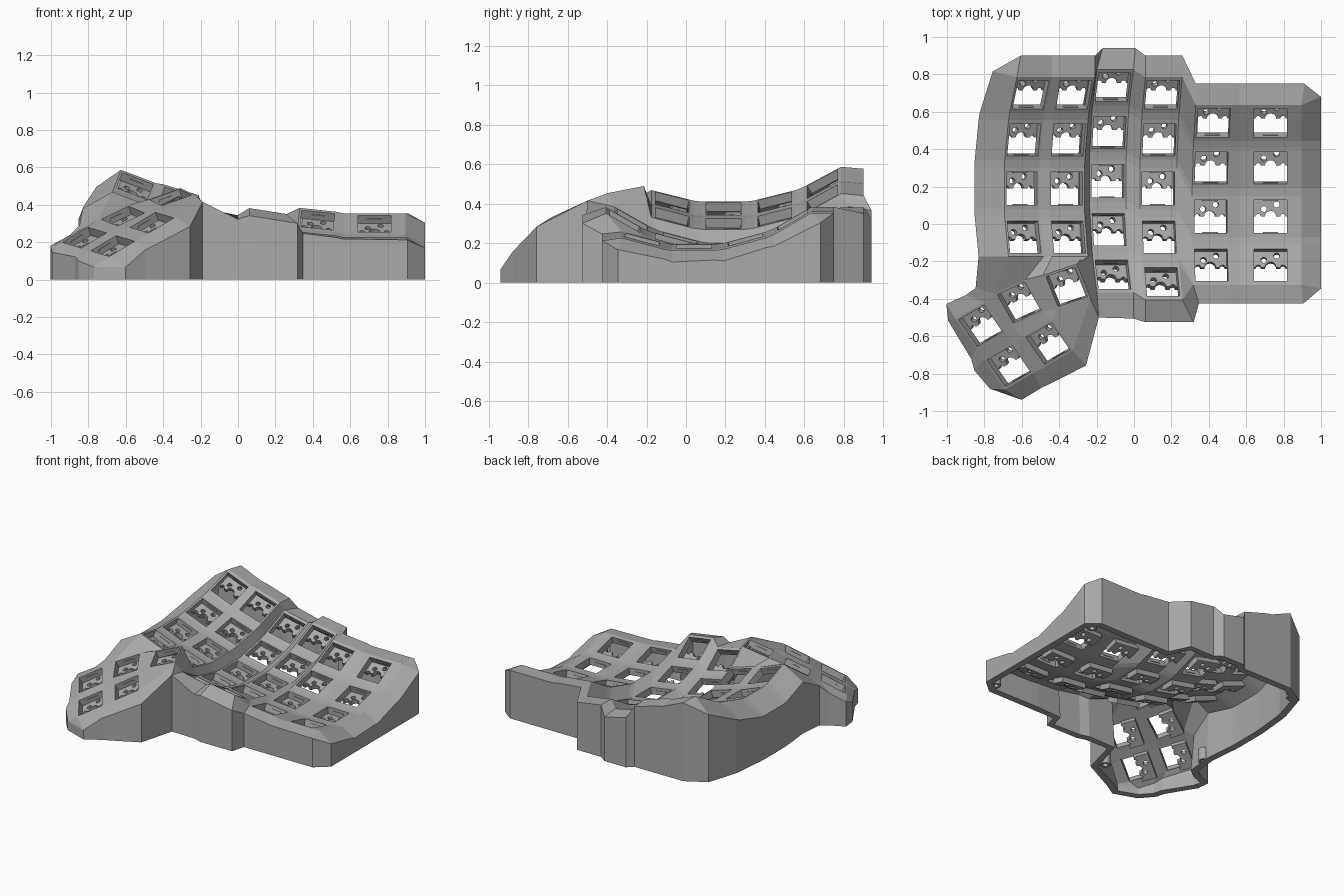
import bpy, bmesh, math
from mathutils import Matrix, Vector

cube = bpy.data.objects.get("Cube")
if cube:
    bpy.data.objects.remove(cube)

grey = bpy.data.materials.new("plain grey")
grey.use_nodes = True
colour = (0.4, 0.4, 0.4, 1)
grey.diffuse_color = colour
grey.node_tree.nodes["Principled BSDF"].inputs["Base Color"].default_value = colour

HOLE, HALF_X, HALF_Y, THICK = 0.088, 0.10, 0.11, 0.05
CORNERS = {"BL": (-1, -1), "BR": (1, -1), "TR": (1, 1), "TL": (-1, 1)}


def finish(name, mesh, matrix=None):
    obj = bpy.data.objects.new(name, mesh)
    bpy.context.collection.objects.link(obj)
    if matrix:
        obj.matrix_world = matrix
    return obj


def to_mesh(name, bm):
    mesh = bpy.data.meshes.new(name)
    bm.to_mesh(mesh)
    bm.free()
    mesh.materials.append(grey)
    return mesh


# Key positions: curved columns (x, y, z of the lowest key, tilt, rows, half width)
columns = {
    "A": (-0.60, 0.19, 0.375, 21, 4, HALF_X),
    "B": (-0.36, 0.19, 0.30, 17, 4, HALF_X),
    "C": (-0.14, 0.23, 0.18, 12, 5, HALF_X),
    "D": (0.13, 0.19, 0.18, 9, 5, HALF_X),
    "E": (0.41, 0.04, 0.185, 6, 4, HALF_X),
    "F": (0.73, 0.04, 0.165, 0, 4, 0.165),
}
frames = {}
for col, (x, y, z, tilt, rows, half) in columns.items():
    for r in range(rows):
        a = math.radians(15 * (2 - r))
        m = (Matrix.Translation((x, y, z)) @ Matrix.Rotation(math.radians(tilt), 4, "Y")
             @ Matrix.Translation((0, math.sin(a), 1 - math.cos(a)))
             @ Matrix.Rotation(a, 4, "X"))
        frames[f"{col}{r}"] = (m, half, HALF_Y)

# Thumb keys: centre, direction along the row, direction up the key
side, up = (0.21, 0.12, 0.125), (-0.155, 0.22, 0.045)
thumbs = {
    "T1": ((-0.36, -0.335, 0.44), (0.255, 0.085, 0.09), (-0.3, 0.93, 0.2)),
    "T2": ((-0.615, -0.42, 0.34), (0.23, 0.105, 0.11), up),
    "T3": ((-0.82, -0.545, 0.225), side, up),
    "T4": ((-0.46, -0.64, 0.305), side, up),
    "T5": ((-0.67, -0.76, 0.18), side, up),
}
for name, (centre, along, upward) in thumbs.items():
    ax = Vector(along).normalized()
    az = ax.cross(Vector(upward)).normalized()
    rot = Matrix((ax, az.cross(ax), az)).transposed().to_4x4()
    frames[name] = (Matrix.Translation(centre) @ rot, HALF_X, HALF_X)

# Case shell: key plates with square holes
bm = bmesh.new()
post = {}
for key, (m, hx, hy) in frames.items():
    inner = []
    for c, (sx, sy) in CORNERS.items():
        post[key + c] = bm.verts.new(m @ Vector((sx * hx, sy * hy, 0)))
        inner.append(bm.verts.new(m @ Vector((sx * HOLE, sy * HOLE, 0))))
    outer = [post[key + c] for c in CORNERS]
    for i in range(4):
        j = (i + 1) % 4
        bm.faces.new((outer[i], outer[j], inner[j], inner[i]))


def web(names):
    bm.faces.new([post[n] for n in names.split()])


# Webs within and between columns
for col, spec in columns.items():
    for r in range(spec[4] - 1):
        web(f"{col}{r}BL {col}{r}BR {col}{r + 1}TR {col}{r + 1}TL")
for left, right in zip("ABCDE", "BCDEF"):
    n = min(columns[left][4], columns[right][4])
    for r in range(n):
        web(f"{left}{r}TR {left}{r}BR {right}{r}BL {right}{r}TL")
        if r < n - 1:
            web(f"{left}{r}BR {left}{r + 1}TR {right}{r + 1}TL {right}{r}BL")

# Webs around the thumb cluster and the inner corner
for names in ("D3BR E3BL D4TR", "D4TR E3BL D4BR",
              "A3BL A3BR T2TR T2TL", "A3BR B3BL T1TL T2TR", "B3BL B3BR T1TR T1TL",
              "B3BR C3BL C4TL T1TR", "T1TR C4TL C4BL T1BR",
              "T2TR T1TL T1BL T2BR", "T2TL T2BL T3BR T3TR", "T4TL T4BL T5BR T5TR",
              "T2BL T2BR T4TR T4TL", "T3BL T3BR T5TR T5TL", "T2BL T4TL T5TR T3BR",
              "T2BR T1BL T4TR", "T1BL T1BR T4BR T4TR"):
    web(names)

# Rim: each edge post with the offset to the top of the wall
rim = [("C4BL", 0.01, -0.135, 0.03), ("C4BR", 0, -0.14, -0.02), ("D4BL", 0, -0.12, -0.04),
       ("D4BR", 0.06, -0.12, -0.05), ("E3BL", 0.03, -0.1, -0.01), ("E3BR", 0, -0.1, -0.01),
       ("F3BL", 0, -0.1, -0.01), ("F3BR", 0.01, -0.1, -0.015)]
for r in (3, 2, 1, 0):
    rim += [(f"F{r}BR", 0.105, -0.02 if r == 3 else 0, -0.06)]
    rim += [(f"F{r}TR", 0.105, 0.045 if r == 0 else 0, -0.05)]
rim += [("F0TR", 0.015, 0.115, 0)]
rim += [(k, 0, 0.115, 0) for k in ("F0TL", "E0TR", "E0TL", "D0TR", "D0TL")]
rim += [("C0TR", 0.01, 0.115, -0.02), ("C0TL", 0.03, 0.115, -0.02)]
rim += [(k, 0, 0.115, -0.01) for k in ("B0TR", "B0TL", "A0TR")]
rim += [("A0TL", 0.02, 0.115, -0.01), ("A0TL", -0.13, 0.03, -0.09)]
for r in range(4):
    if r:
        rim += [(f"A{r}TL", -0.16, 0, -0.09)]
    rim += [(f"A{r}BL", -0.16, 0, -0.09)]
rim += [("T2TL", -0.1, 0.03, -0.03), ("T3TR", -0.1, 0.04, -0.05),
        ("T3TL", -0.05, 0.08, -0.015), ("T3TL", -0.04, -0.01, -0.05),
        ("T3BL", -0.03, -0.05, -0.04), ("T5TL", -0.05, -0.06, -0.05),
        ("T5BL", -0.08, 0.005, -0.05), ("T5BL", 0.09, -0.055, -0.05),
        ("T5BR", 0.04, -0.08, -0.05), ("T4BL", 0.05, -0.08, -0.05),
        ("T4BR", 0.07, -0.08, -0.05)]

ring = []
for key, *offset in rim:
    p = post[key].co + Vector(offset)
    ring.append((post[key], bm.verts.new(p), bm.verts.new((p.x, p.y, 0))))
# The last thumb post shares the wall corner of the first finger post
ring.append((post["T1BR"], ring[0][1], ring[0][2]))
for (a, b, c), (d, e, f) in zip(ring, ring[1:] + ring[:1]):
    bm.faces.new((a, b, e, d) if a != d and b != e else ((a, b, e) if a == d else (a, b, d)))
    if b != e:
        bm.faces.new((b, c, f, e))

bmesh.ops.recalc_face_normals(bm, faces=bm.faces)
if sum(f.normal.z * f.calc_area() for f in bm.faces) < 0:
    bmesh.ops.reverse_faces(bm, faces=bm.faces)
shell = finish("case_shell", to_mesh("case_shell", bm))
thick = shell.modifiers.new("wall_thickness", "SOLIDIFY")
thick.thickness = THICK
thick.offset = -1


# Switch socket: half plate with scalloped edge and two pin holes
def arc(cx, cy, radius, start, end, steps):
    angles = [math.radians(start + (end - start) * i / steps) for i in range(steps + 1)]
    return [(cx + radius * math.cos(a), cy + radius * math.sin(a)) for a in angles]


bm = bmesh.new()
outline = [(-0.1, 0.1), (-0.1, 0)]
for cx, radius in ((-0.066, 0.014), (0, 0.03), (0.066, 0.014)):
    outline += arc(cx, 0, radius, 180, 0, 8)
outline += [(0.1, 0), (0.1, 0.1)]
edges = []
for loop in (outline, arc(-0.036, 0.04, 0.016, 0, 330, 11), arc(0.032, 0.064, 0.016, 0, 330, 11)):
    vs = [bm.verts.new((x, y, -THICK)) for x, y in loop]
    edges += [bm.edges.new((vs[i - 1], vs[i])) for i in range(len(vs))]
bmesh.ops.triangle_fill(bm, edges=edges, use_beauty=True)
extruded = bmesh.ops.extrude_face_region(bm, geom=bm.faces[:])["geom"]
bmesh.ops.translate(bm, vec=(0, 0, -0.035),
                    verts=[v for v in extruded if isinstance(v, bmesh.types.BMVert)])
# Clip ridges on the front and back of the opening
for s in (-1, 1):
    bmesh.ops.create_cube(bm, size=1, matrix=Matrix.Translation((0, s * HOLE, -0.025))
                          @ Matrix.Diagonal((0.08, 0.008, 0.012, 1)))
bmesh.ops.recalc_face_normals(bm, faces=bm.faces)
socket = to_mesh("switch_socket", bm)
for key, (m, hx, hy) in frames.items():
    finish("switch_socket_" + key, socket, m)

# Screw bosses inside the base
bm = bmesh.new()
bmesh.ops.create_cone(bm, cap_ends=False, segments=20, radius1=0.035, radius2=0.035, depth=0.09,
                      matrix=Matrix.Translation((0, 0, 0.045)))
boss = to_mesh("screw_boss", bm)
for spot in ((0.92, 0.66), (0.92, -0.34), (-0.70, 0.80), (-0.79, -0.22), (-0.32, -0.68)):
    tube = finish("screw_boss", boss, Matrix.Translation((*spot, 0)))
    wall = tube.modifiers.new("tube_wall", "SOLIDIFY")
    wall.thickness = 0.016
    wall.offset = -1
